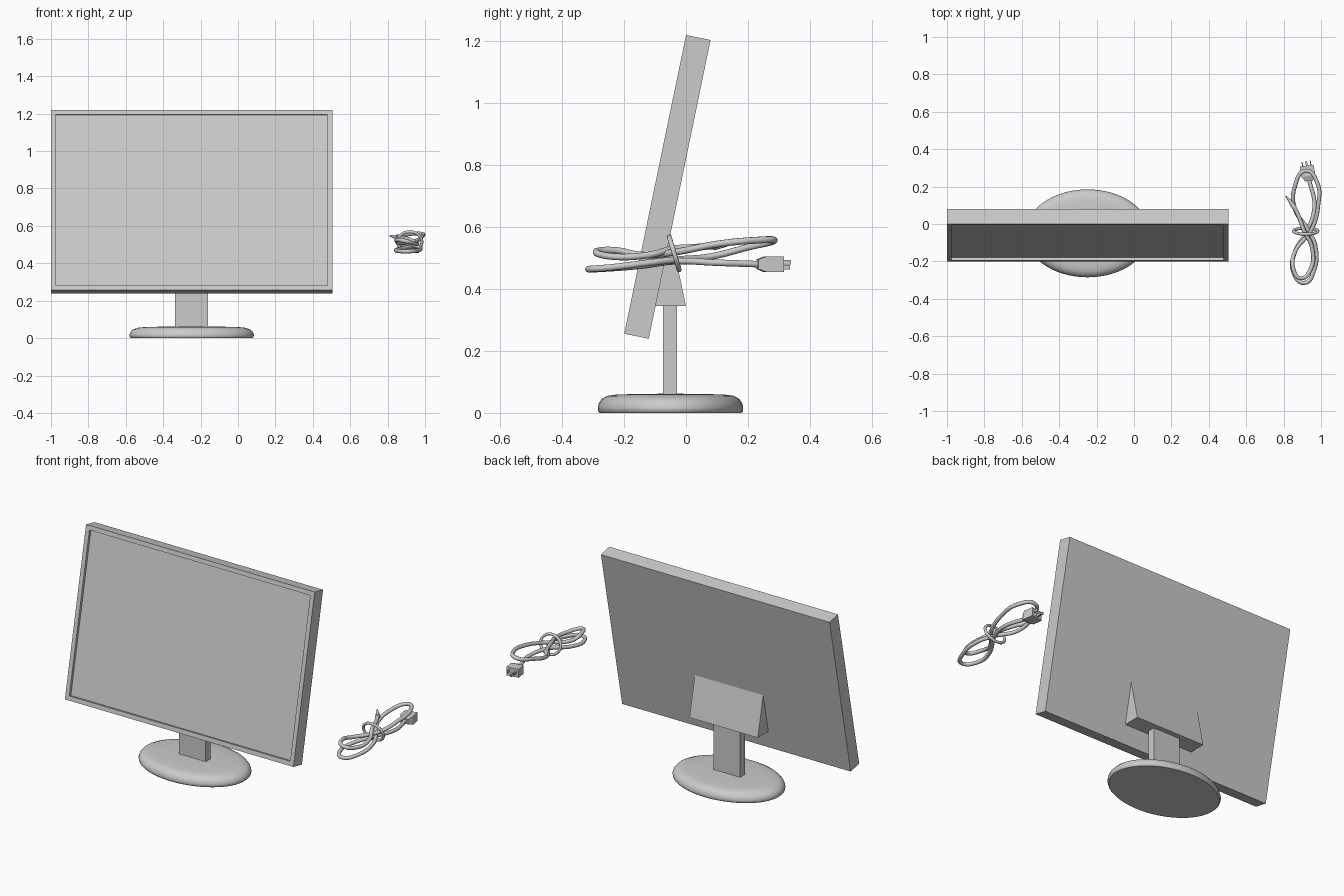
import bpy, bmesh
from math import cos, sin, pi
from mathutils import Matrix, Vector

cube = bpy.data.objects.get("Cube")
if cube:
    bpy.data.objects.remove(cube, do_unlink=True)

grey = bpy.data.materials.new("light_grey")
grey.use_nodes = True
grey.diffuse_color = (0.6, 0.6, 0.6, 1)
grey.node_tree.nodes["Principled BSDF"].inputs["Base Color"].default_value = (0.6, 0.6, 0.6, 1)

CX = -0.248  # shared centre line of screen and stand


def add_object(name, data):
    data.materials.append(grey)
    obj = bpy.data.objects.new(name, data)
    bpy.context.collection.objects.link(obj)
    return obj


def finish(name, bm, smooth=False):
    bmesh.ops.recalc_face_normals(bm, faces=bm.faces)
    for f in bm.faces:
        f.smooth = smooth
    mesh = bpy.data.meshes.new(name)
    bm.to_mesh(mesh)
    bm.free()
    obj = add_object(name, mesh)
    if smooth:
        bpy.ops.object.select_all(action='DESELECT')
        obj.select_set(True)
        bpy.context.view_layer.objects.active = obj
        bpy.ops.object.shade_smooth_by_angle(angle=0.7)
    return obj


def add_box(bm, centre, size):
    m = Matrix.Translation(centre) @ Matrix.Diagonal((*size, 1))
    return bmesh.ops.create_cube(bm, size=1, matrix=m)


def loft(bm, rings):
    """Skin closed rings of equal length and cap both ends."""
    loops = [[bm.verts.new(p) for p in ring] for ring in rings]
    n = len(loops[0])
    for a, b in zip(loops, loops[1:]):
        for i in range(n):
            j = (i + 1) % n
            bm.faces.new((a[i], a[j], b[j], b[i]))
    bm.faces.new(loops[0])
    bm.faces.new(loops[-1])


def tube(name, points, radius, cyclic=False, radii=None):
    curve = bpy.data.curves.new(name, 'CURVE')
    curve.dimensions = '3D'
    curve.bevel_depth = radius
    curve.bevel_resolution = 3
    curve.resolution_u = 8
    curve.use_fill_caps = True
    spline = curve.splines.new('BEZIER')
    spline.bezier_points.add(len(points) - 1)
    for i, (bp, p) in enumerate(zip(spline.bezier_points, points)):
        bp.co = p
        bp.handle_left_type = bp.handle_right_type = 'AUTO'
        if radii:
            bp.radius = radii[i]
    spline.use_cyclic_u = cyclic
    return add_object(name, curve)


# Screen panel with a recessed display, leaning back
bm = bmesh.new()
add_box(bm, (0, 0, 0), (1.505, 0.081, 0.985))
bm.faces.ensure_lookup_table()
front = min(bm.faces, key=lambda f: f.calc_center_median().y)
bmesh.ops.inset_region(bm, faces=[front], thickness=0.036)
inner = bmesh.ops.extrude_face_region(bm, geom=[front])
bmesh.ops.translate(bm, vec=(0, 0.016, 0),
                    verts=[v for v in inner["geom"] if isinstance(v, bmesh.types.BMVert)])
if front.is_valid:
    bmesh.ops.delete(bm, geom=[front], context='FACES_ONLY')
panel = finish("screen_panel", bm)
panel.location = (CX, -0.06, 0.73)
panel.rotation_euler.x = -0.204

# Wedge bracket behind the panel
bm = bmesh.new()
section = [(-0.1, 0.345), (0, 0.345), (-0.05, 0.58)]
loft(bm, [[(x, y, z) for y, z in section] for x in (CX - 0.225, CX + 0.225)])
finish("wedge_bracket", bm)

# Stem
bm = bmesh.new()
add_box(bm, (CX, -0.052, 0.2), (0.175, 0.045, 0.3))
finish("stand_stem", bm)

# Oval base with a rounded rim
bm = bmesh.new()
profile = [(0.975, 0), (0.995, 0.006), (1, 0.016), (0.985, 0.031), (0.945, 0.045),
           (0.87, 0.055), (0.75, 0.059), (0.5, 0.061), (0.1, 0.062)]
turn = [2 * pi * i / 64 for i in range(64)]
loft(bm, [[(CX + 0.333 * r * cos(a), -0.05 + 0.235 * r * sin(a), z) for a in turn]
          for r, z in profile])
finish("oval_base", bm, smooth=True)

# Coiled cable
path = [(0.935, 0.24, 0.48), (0.965, 0.1, 0.485), (0.93, -0.03, 0.49),
        (0.86, -0.15, 0.475), (0.85, -0.25, 0.467), (0.91, -0.315, 0.464),
        (0.965, -0.24, 0.47), (0.97, -0.12, 0.485), (0.93, -0.03, 0.495),
        (0.86, 0.08, 0.505), (0.86, 0.2, 0.535), (0.92, 0.285, 0.557),
        (0.98, 0.22, 0.557), (0.985, 0.1, 0.545), (0.95, -0.03, 0.52),
        (0.86, -0.15, 0.51), (0.85, -0.23, 0.525), (0.89, -0.29, 0.52),
        (0.945, -0.24, 0.505), (0.95, -0.12, 0.51), (0.91, -0.04, 0.53),
        (0.885, 0.03, 0.535), (0.853, 0.1, 0.54)]
tube("power_cable", path, 0.011)

# Tapered end of the cable
tube("cable_tip", [(0.857, 0.09, 0.539), (0.835, 0.12, 0.543), (0.812, 0.15, 0.547)],
     0.012, radii=[1.2, 0.8, 0.25])

# Tie around the middle of the coil
tube("cable_tie", [(0.918 + 0.065 * cos(a), -0.038 - 0.016 * sin(a), 0.515 + 0.053 * sin(a))
                   for a in turn[::8]], 0.008, cyclic=True)

# Plug body and its three prongs
bm = bmesh.new()
corners = [(-1, -1), (1, -1), (1, 1), (-1, 1)]
sections = [(-0.04, 0.02, 0.015), (-0.015, 0.037, 0.025), (0.042, 0.037, 0.025)]
loft(bm, [[(w * sx, y, h * sz) for sx, sz in corners] for y, w, h in sections])
plug = finish("plug_body", bm)
bm = bmesh.new()
for x, z, w in ((-0.022, 0.006, 0.006), (0, -0.01, 0.01), (0.022, 0.006, 0.006)):
    add_box(bm, (x, 0.048, z), (w, 0.036, 0.014))
prongs = finish("plug_prongs", bm)
for part in (plug, prongs):
    part.location = (0.93, 0.27, 0.48)
    part.rotation_euler.z = 0.15
